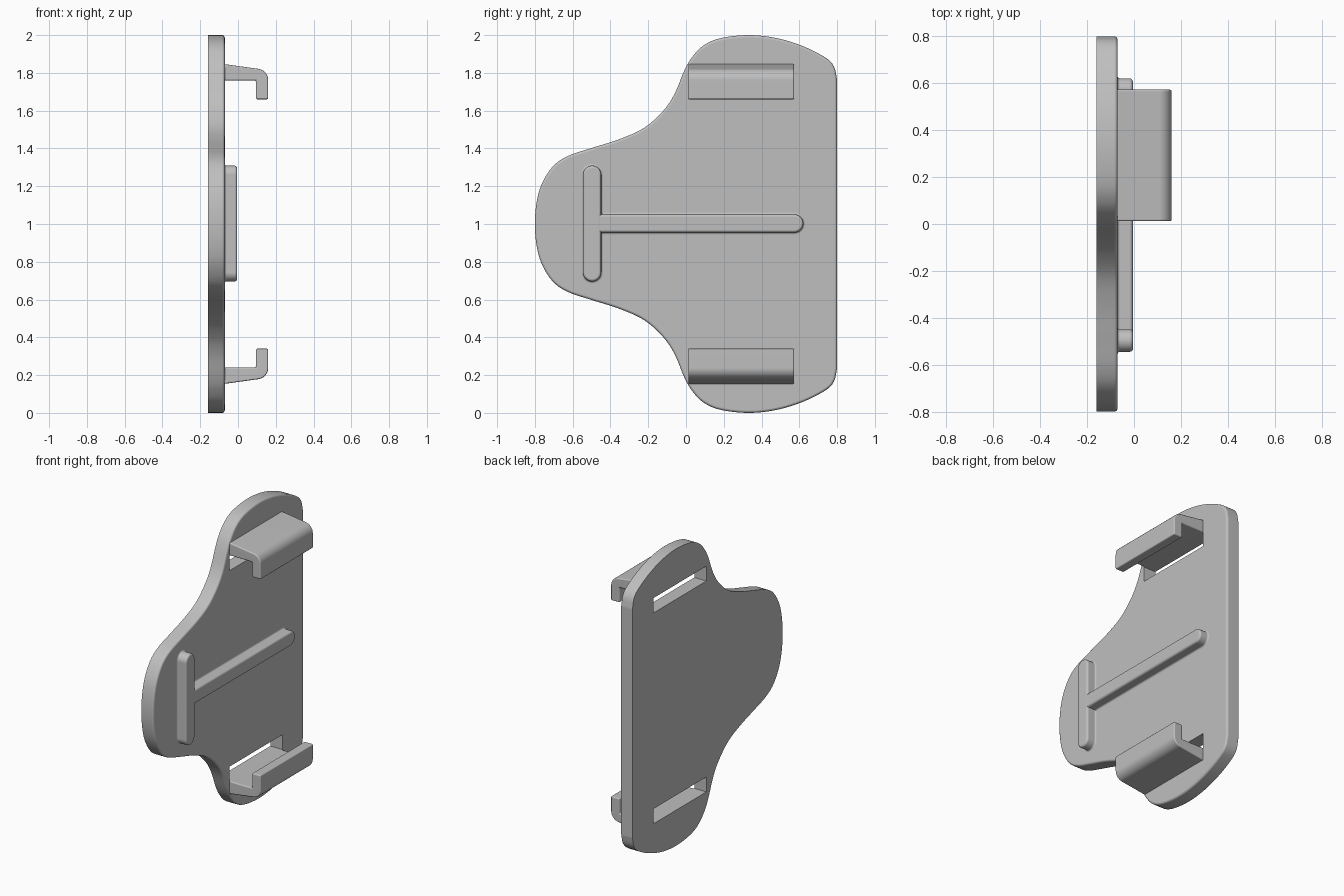
import bpy, bmesh, math
from mathutils import Vector

if "Cube" in bpy.data.objects:
    bpy.data.objects.remove(bpy.data.objects["Cube"])

grey = bpy.data.materials.new("plain_grey")
grey.diffuse_color = (0.52, 0.52, 0.52, 1)
grey.use_nodes = True
grey.node_tree.nodes["Principled BSDF"].inputs["Base Color"].default_value = grey.diffuse_color

BACK, FACE = -0.16, -0.07        # plate thickness along x
Y0, Y1 = 0.012, 0.573            # width of hooks and slots


def make_object(name, bm):
    bmesh.ops.recalc_face_normals(bm, faces=bm.faces)
    mesh = bpy.data.meshes.new(name)
    bm.to_mesh(mesh)
    bm.free()
    obj = bpy.data.objects.new(name, mesh)
    bpy.context.collection.objects.link(obj)
    mesh.materials.append(grey)
    return obj


def activate(obj):
    bpy.ops.object.select_all(action='DESELECT')
    obj.select_set(True)
    bpy.context.view_layer.objects.active = obj


def smooth(obj):
    activate(obj)
    bpy.ops.object.shade_smooth_by_angle(angle=math.radians(32))
    mod = obj.modifiers.new("flat_face_normals", 'WEIGHTED_NORMAL')
    mod.keep_sharp = True


def loft(rings):
    """Closed solid through rings of equal point count."""
    bm = bmesh.new()
    vs = [[bm.verts.new(p) for p in ring] for ring in rings]
    n = len(vs[0])
    for a, b in zip(vs, vs[1:]):
        for i in range(n):
            j = (i + 1) % n
            bm.faces.new((a[i], a[j], b[j], b[i]))
    bm.faces.new(vs[0])
    bm.faces.new(vs[-1])
    return bm


def spline(pts, steps=6):
    """Catmull-Rom curve through the points."""
    p = [Vector(q) for q in pts]
    p = [2 * p[0] - p[1]] + p + [2 * p[-1] - p[-2]]
    out = []
    for a, b, c, d in zip(p, p[1:], p[2:], p[3:]):
        for k in range(steps):
            t = k / steps
            out.append(0.5 * (2 * b + (c - a) * t + (2 * a - 5 * b + 4 * c - d) * t * t
                              + (3 * b - a - 3 * c + d) * t ** 3))
    return out + [p[-2]]


# Plate outline: upper half in (y, z), mirrored about z = 1
half = [(-0.79, 1.12), (-0.76, 1.22), (-0.70, 1.31), (-0.62, 1.362), (-0.50, 1.402),
        (-0.35, 1.45), (-0.22, 1.51), (-0.12, 1.60), (-0.06, 1.69), (-0.01, 1.81),
        (0.03, 1.88), (0.09, 1.943), (0.18, 1.983), (0.33, 2.0), (0.48, 1.984),
        (0.62, 1.941), (0.735, 1.883), (0.782, 1.836), (0.80, 1.765)]
lower = [(y, 2 - z) for y, z in reversed(half)]
outline = spline(lower + [(-0.80, 1.0)] + half)


# Rounded front rim: inset the outline along its normals
def inset(d):
    n, out = len(outline), []
    for i, p in enumerate(outline):
        t = (outline[(i + 1) % n] - outline[i - 1]).normalized()
        out.append(p + Vector((t.y, -t.x)) * d)
    return out


rim = 0.014
rings = [[(BACK, p.x, p.y) for p in outline]]
for k in range(5):
    a = math.radians(22.5 * k)
    rings.append([(FACE - rim + rim * math.sin(a), p.x, p.y)
                  for p in inset(rim * (1 - math.cos(a)))])
plate = make_object("back_plate", loft(rings))

# Slots through the plate below each hook's lip
for z0 in (1.66, 0.24):
    sec = [(Y0, z0), (Y1, z0), (Y1, z0 + 0.10), (Y0, z0 + 0.10)]
    cutter = make_object("slot_cutter", loft([[(x, y, z) for y, z in sec] for x in (-0.3, 0.1)]))
    cutter.hide_render = True
    activate(plate)
    mod = plate.modifiers.new("slot", 'BOOLEAN')
    mod.operation, mod.object, mod.solver = 'DIFFERENCE', cutter, 'EXACT'
    bpy.ops.object.modifier_apply(modifier=mod.name)
    bpy.data.objects.remove(cutter)
smooth(plate)

# Hooks: side profile in (x, z), extruded along y
profile = [(-0.09, 1.76), (-0.09, 1.849), (FACE, 1.846)]
for k in range(9):
    a = math.radians(81 - 81 * k / 8)
    profile.append((0.1 + 0.06 * math.cos(a), 1.762 + 0.06 * math.sin(a)))
profile += [(0.16, 1.66), (0.095, 1.66), (0.095, 1.76)]
for name, flip in (("upper_hook", False), ("lower_hook", True)):
    sec = [(x, 2 - z if flip else z) for x, z in profile]
    hook = make_object(name, loft([[(x, y, z) for x, z in sec] for y in (Y0, Y1)]))
    bev = hook.modifiers.new("soft_edges", 'BEVEL')
    bev.width, bev.segments, bev.angle_limit = 0.008, 3, math.radians(40)
    activate(hook)
    bpy.ops.object.modifier_apply(modifier=bev.name)
    smooth(hook)


# Ribs: capsules with a small base fillet and a rounded top
def rib(name, a, b, top, r=0.048):
    a, b = Vector(a), Vector(b)
    start = math.atan2((b - a).y, (b - a).x) + math.pi / 2
    levels = [(FACE - 0.01, r + 0.012)]
    f, c = 0.010, 0.014
    for k in range(5):
        t = math.radians(22.5 * k)
        levels.append((FACE + f - f * math.cos(t), r + f - f * math.sin(t)))
    for k in range(5):
        t = math.radians(22.5 * k)
        levels.append((top - c + c * math.sin(t), r - c + c * math.cos(t)))
    rings = []
    for x, rad in levels:
        ring = []
        for centre, off in ((a, 0), (b, math.pi)):
            for k in range(17):
                t = start + off + math.pi * k / 16
                ring.append((x, centre.x + rad * math.cos(t), centre.y + rad * math.sin(t)))
        rings.append(ring)
    smooth(make_object(name, loft(rings)))


rib("upright_rib", (-0.497, 0.744), (-0.497, 1.261), -0.004)
rib("cross_rib", (-0.475, 1.003), (0.573, 1.003), -0.005)
